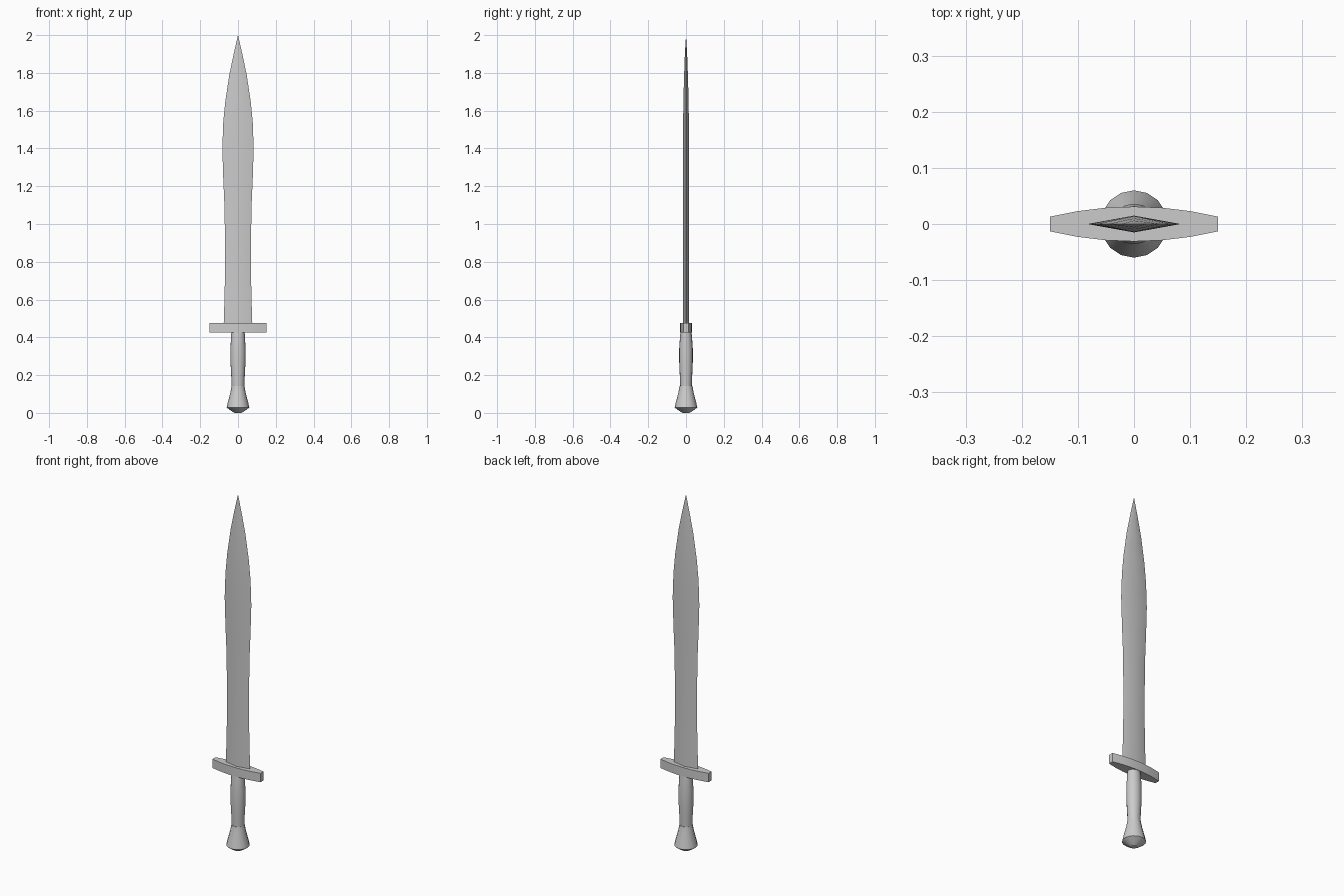
import bpy, bmesh, math

if "Cube" in bpy.data.objects:
    bpy.data.objects.remove(bpy.data.objects["Cube"])


def loft(name, rings):
    """Skin equal-length rings of 3D points; a one-point last ring makes a tip."""
    bm = bmesh.new()
    loops = [[bm.verts.new(p) for p in ring] for ring in rings]
    n = len(loops[0])
    for a, b in zip(loops, loops[1:]):
        for i in range(n):
            j = (i + 1) % n
            if len(b) == 1:
                bm.faces.new((a[i], a[j], b[0]))
            else:
                bm.faces.new((a[i], a[j], b[j], b[i]))
    bm.faces.new(loops[0][::-1])
    if len(loops[-1]) > 1:
        bm.faces.new(loops[-1])
    bmesh.ops.recalc_face_normals(bm, faces=bm.faces)
    me = bpy.data.meshes.new(name)
    bm.to_mesh(me)
    bm.free()
    ob = bpy.data.objects.new(name, me)
    bpy.context.collection.objects.link(ob)
    bpy.context.view_layer.objects.active = ob
    ob.select_set(True)
    bpy.ops.object.shade_smooth_by_angle(angle=math.radians(30))
    ob.select_set(False)
    return ob


def ellipse(z, rx, ry, n=16):
    return [(rx * math.cos(2 * math.pi * i / n), ry * math.sin(2 * math.pi * i / n), z)
            for i in range(n)]


def diamond(z, w, t):
    return [(w, 0, z), (0, t, z), (-w, 0, z), (0, -t, z)]


# Leaf-shaped blade: height, half width, half thickness
blade = [(0.46, 0.076, 0.015), (0.62, 0.071, 0.015), (0.80, 0.068, 0.015),
         (1.08, 0.071, 0.015), (1.24, 0.078, 0.015), (1.40, 0.083, 0.015),
         (1.54, 0.078, 0.015), (1.65, 0.067, 0.014), (1.79, 0.046, 0.010),
         (1.90, 0.023, 0.006)]
loft("blade", [diamond(*r) for r in blade] + [[(0, 0, 2.0)]])

# Crossguard: tapered plan outline, extruded upward
half = [(0.15, 0.013), (0.10, 0.023), (0.05, 0.029), (0, 0.031),
        (-0.05, 0.029), (-0.10, 0.023), (-0.15, 0.013)]
outline = half + [(x, -y) for x, y in reversed(half)]
loft("crossguard", [[(x, y, z) for x, y in outline] for z in (0.425, 0.475)])

# Swelling grip: height, x radius, y radius
grip = [(0.13, 0.033, 0.030), (0.20, 0.036, 0.033), (0.27, 0.040, 0.036),
        (0.34, 0.040, 0.036), (0.40, 0.037, 0.032), (0.43, 0.035, 0.029)]
loft("grip", [ellipse(*r) for r in grip])

# Flared pommel with shallow domed base
pommel = [(0, 0.018), (0.008, 0.032), (0.028, 0.060), (0.055, 0.054),
          (0.11, 0.040), (0.143, 0.034)]
loft("pommel", [ellipse(z, r, r) for z, r in pommel])
